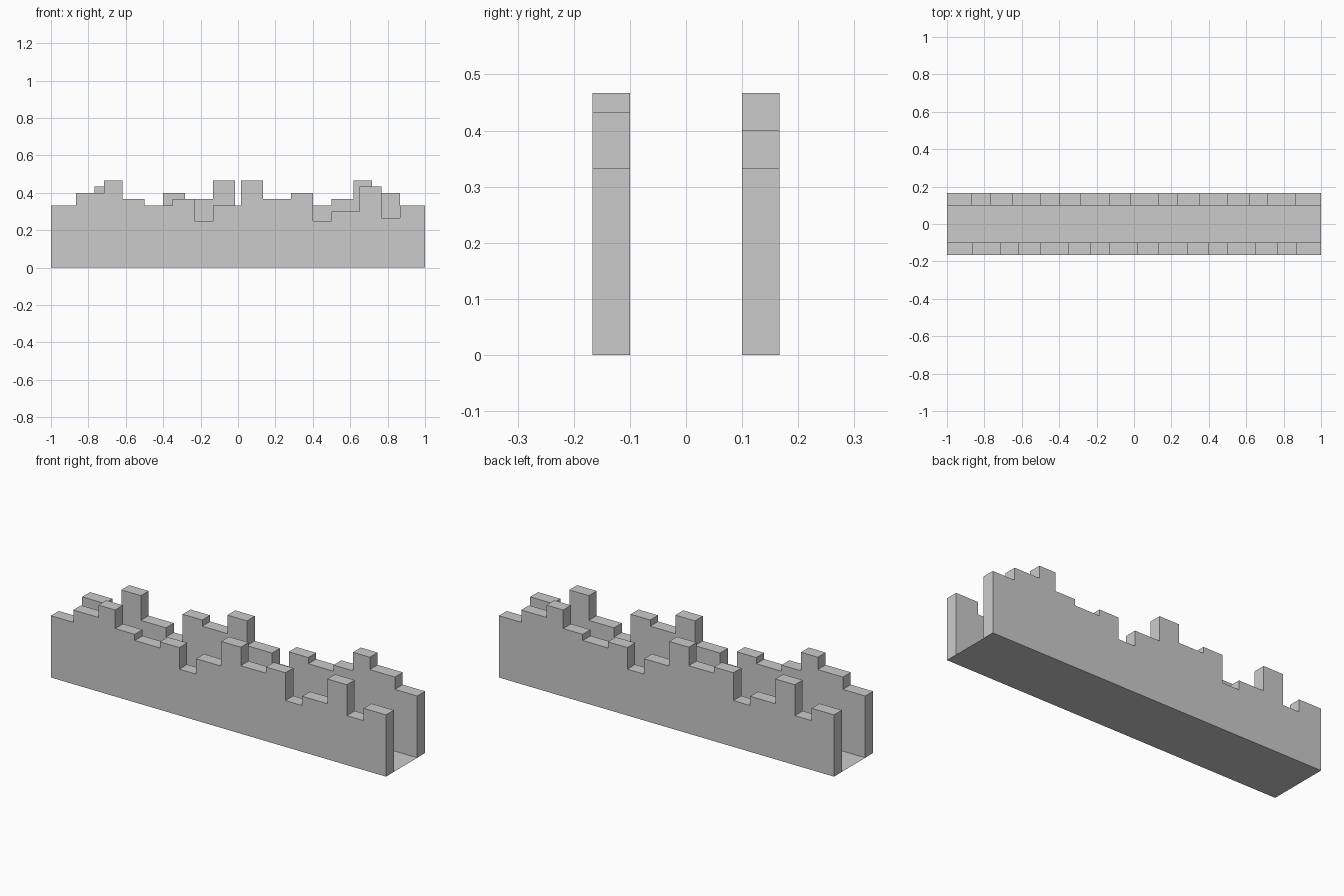
import bpy, bmesh
from math import pi
from mathutils import Matrix

if "Cube" in bpy.data.objects:
    bpy.data.objects.remove(bpy.data.objects["Cube"])

U = 1 / 60  # model grid unit
# (width, height) of each step along the front wall, left to right
STEPS = [(8, 20), (9, 24), (6, 28), (7, 22), (9, 20), (7, 22), (6, 15), (9, 20),
         (7, 28), (9, 22), (7, 24), (6, 15), (9, 18), (7, 26), (6, 16), (8, 20)]
OUTER, INNER = 10, 6


def add_object(name, bm):
    mesh = bpy.data.meshes.new(name)
    bm.to_mesh(mesh)
    bm.free()
    obj = bpy.data.objects.new(name, mesh)
    bpy.context.collection.objects.link(obj)
    return obj


def ruined_wall(name, turn):
    # stepped outline, extruded through the wall thickness
    outline, x = [(-60, 0)], -60
    for width, height in STEPS:
        outline += [(x, height), (x + width, height)]
        x += width
    outline.append((60, 0))
    bm = bmesh.new()
    face = bm.faces.new([bm.verts.new((px * U, -OUTER * U, pz * U)) for px, pz in outline])
    ext = bmesh.ops.extrude_face_region(bm, geom=[face], use_keep_orig=True)
    moved = [v for v in ext["geom"] if isinstance(v, bmesh.types.BMVert)]
    bmesh.ops.translate(bm, verts=moved, vec=(0, (OUTER - INNER) * U, 0))
    bmesh.ops.recalc_face_normals(bm, faces=bm.faces)
    bm.transform(Matrix.Rotation(turn, 4, 'Z'))
    return add_object(name, bm)


# two identical broken walls, the back one turned half way round
ruined_wall("front_wall", 0)
ruined_wall("back_wall", pi)

# flat floor sheet between the walls
bm = bmesh.new()
bm.faces.new([bm.verts.new((x, y * INNER * U, 0))
              for x, y in ((-1, -1), (1, -1), (1, 1), (-1, 1))])
add_object("floor", bm)
